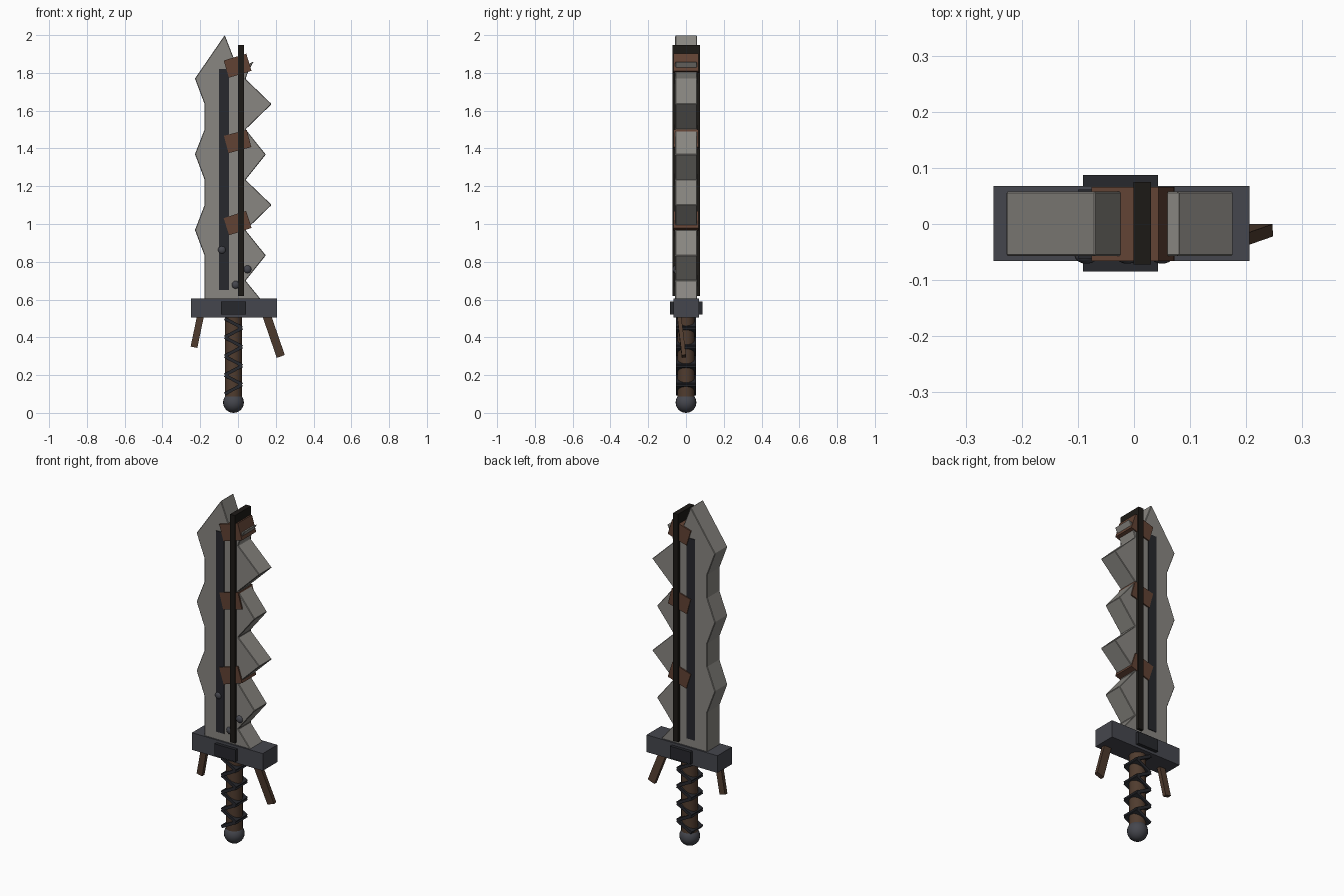
import bpy, bmesh, math
from mathutils import Vector

if "Cube" in bpy.data.objects:
    bpy.data.objects.remove(bpy.data.objects["Cube"])


def material(name, rgb):
    m = bpy.data.materials.new(name)
    m.diffuse_color = (*rgb, 1)
    m.use_nodes = True
    m.node_tree.nodes["Principled BSDF"].inputs["Base Color"].default_value = m.diffuse_color
    return m


STEEL = material("worn_steel", (0.25, 0.24, 0.22))
IRON = material("dark_iron", (0.06, 0.062, 0.075))
GROOVE = material("groove_iron", (0.02, 0.021, 0.026))
RUST = material("rust_brown", (0.12, 0.055, 0.034))
WOOD = material("dark_wood", (0.08, 0.045, 0.028))
BLACK = material("black_iron", (0.012, 0.01, 0.008))
CX = -0.024  # axis of the grip


def finish(ob, name, mat, bevel=0):
    ob.name = name
    ob.data.materials.append(mat)
    if bevel:
        b = ob.modifiers.new("bevel", 'BEVEL')
        b.width = bevel
        b.segments = 1
    return ob


def box(name, loc, size, mat, rot=(0, 0, 0)):
    bpy.ops.mesh.primitive_cube_add(size=1, location=loc, rotation=rot)
    ob = bpy.context.object
    ob.scale = size
    return finish(ob, name, mat)


def ball(name, loc, r, mat, squash=1):
    bpy.ops.mesh.primitive_uv_sphere_add(segments=20, ring_count=12, radius=r, location=loc)
    ob = bpy.context.object
    ob.scale.y = squash
    bpy.ops.object.shade_smooth()
    return finish(ob, name, mat)


def prong(name, top, bottom, width, depth):
    top, bottom = Vector(top), Vector(bottom)
    d = bottom - top
    ob = box(name, (top + bottom) / 2, (width, depth, d.length), WOOD)
    ob.rotation_euler = (-d).to_track_quat('Z', 'Y').to_euler()
    # keep the broad side facing the front
    tilt_x = math.atan2(d.y, -d.z)
    tilt_y = math.atan2(-d.x, -d.z)
    ob.rotation_euler = (tilt_x, tilt_y, 0)
    return ob


# Blade: jagged outline with wavy back and saw teeth, extruded through y
outline = [(-0.177, 0.6), (0.122, 0.6), (0.04, 0.7)]
for i, tip in enumerate((0.147, 0.178, 0.147, 0.178)):
    z = 0.7 + 0.267 * i
    outline += [(tip, z + 0.134), (0.04, z + 0.267)]
outline += [(0.055, 1.81), (0.083, 1.86), (0.0, 1.82), (-0.07, 2.0)]
for z in (1.77, 1.37, 0.968):
    outline += [(-0.228, z)]
    outline += [(-0.177, z - 0.135)]
    if z > 1:
        outline += [(-0.177, z - 0.27)]
bm = bmesh.new()
face = bm.faces.new([bm.verts.new((x, -0.057, z)) for x, z in outline])
ext = bmesh.ops.extrude_face_region(bm, geom=[face])
bmesh.ops.translate(bm, vec=(0, 0.115, 0),
                    verts=[g for g in ext["geom"] if isinstance(g, bmesh.types.BMVert)])
bmesh.ops.recalc_face_normals(bm, faces=bm.faces)
mesh = bpy.data.meshes.new("blade")
bm.to_mesh(mesh)
bm.free()
blade = bpy.data.objects.new("blade", mesh)
bpy.context.collection.objects.link(blade)
finish(blade, "blade", STEEL, 0.003)

# Inlaid strip and the black rail running through the blade
box("groove_strip", (-0.073, 0, 1.235), (0.053, 0.123, 1.17), GROOVE)
box("rail", (0.015, 0.001, 1.283), (0.031, 0.147, 1.327), BLACK)

# Tilted rusty clamps
for i, z in enumerate((1.005, 1.437, 1.838)):
    box(f"clamp_{i + 1}", (-0.002, 0, z), (0.125, 0.131, 0.095), RUST,
        (0, -math.radians((18, 15, 17)[i]), 0))

# Rivets on the front
for i, (x, z) in enumerate(((-0.085, 0.863), (0.05, 0.76), (-0.012, 0.678))):
    ball(f"rivet_{i + 1}", (x, -0.056, z), 0.021, IRON, 0.7)

# Crossguard with its centre plate
box("guard", (-0.022, 0.001, 0.555), (0.456, 0.134, 0.1), IRON)
box("guard_plate", (CX, 0.001, 0.555), (0.134, 0.172, 0.07), GROOVE)

# Splintered prongs under the guard
prong("left_prong", (-0.195, -0.02, 0.53), (-0.233, -0.012, 0.348), 0.036, 0.022)
prong("right_prong", (0.147, -0.038, 0.53), (0.226, -0.012, 0.3), 0.045, 0.022)

# Grip, zigzag wrap and pommel
bpy.ops.mesh.primitive_cylinder_add(vertices=20, radius=0.045, depth=0.44, location=(CX, 0, 0.3))
grip = finish(bpy.context.object, "grip", WOOD)
bpy.ops.object.shade_smooth_by_angle()
for i in range(8):
    tilt = math.radians(28) * (-1 if i % 2 == 0 else 1)
    box(f"wrap_{i + 1}", (CX, 0, 0.125 + 0.05 * i), (0.104, 0.106, 0.017), GROOVE, (0, tilt, 0))
ball("pommel", (CX, 0, 0.055), 0.055, IRON)
